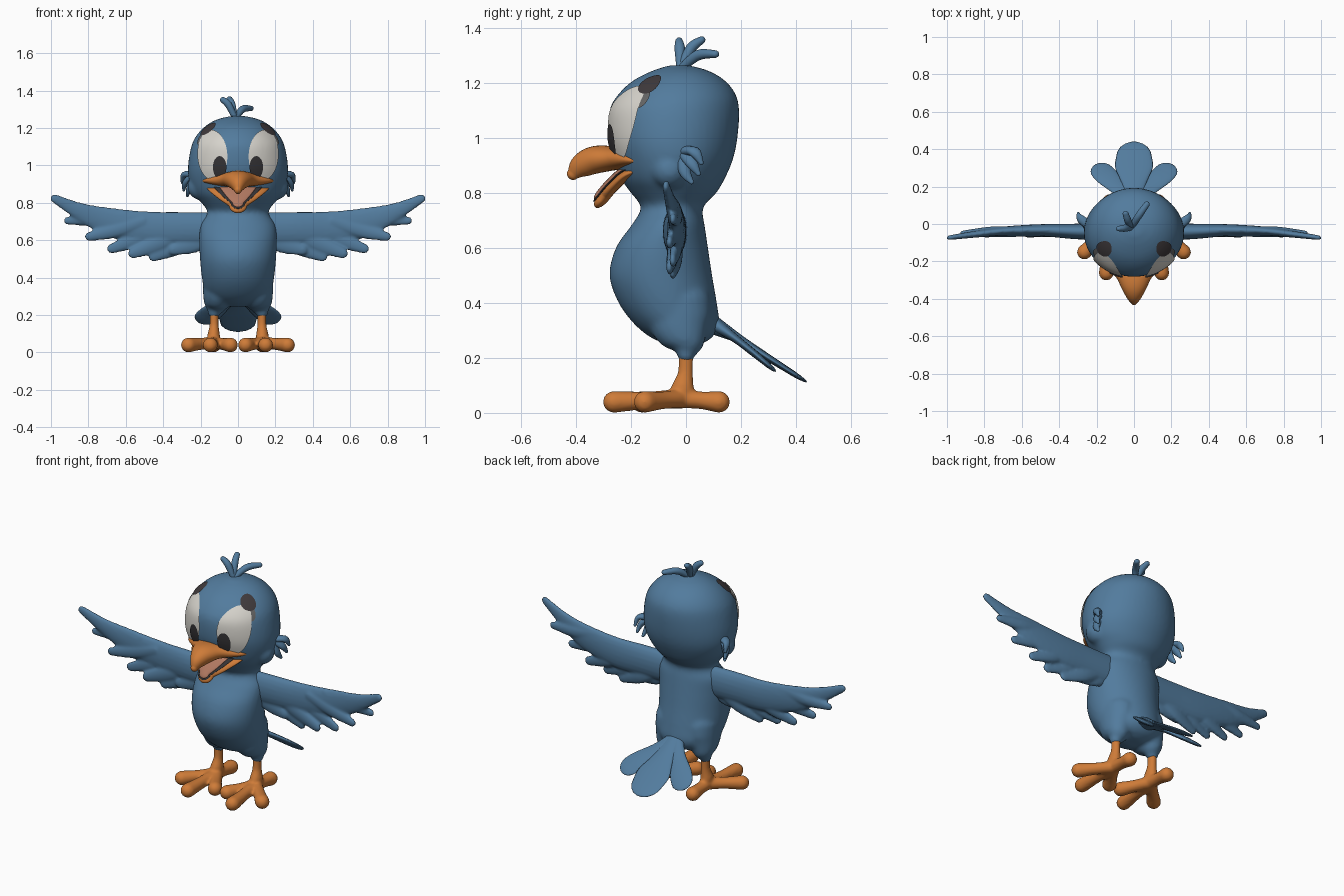
import bpy, bmesh
from math import sin, cos, pi, radians, sqrt
from mathutils import Vector

if "Cube" in bpy.data.objects:
    bpy.data.objects.remove(bpy.data.objects["Cube"])


def material(name, r, g, b):
    m = bpy.data.materials.new(name)
    m.use_nodes = True
    m.diffuse_color = (r, g, b, 1)
    bsdf = m.node_tree.nodes["Principled BSDF"]
    bsdf.inputs["Base Color"].default_value = (r, g, b, 1)
    bsdf.inputs["Roughness"].default_value = 0.8
    return m


BLUE = material("feather blue", 0.085, 0.2, 0.34)
ORANGE = material("beak orange", 0.62, 0.2, 0.04)
WHITE = material("eye white", 0.68, 0.66, 0.61)
DARK = material("pupil dark", 0.035, 0.033, 0.036)
BROW = material("brow brown", 0.05, 0.042, 0.045)
GREY = material("eyelid grey", 0.13, 0.13, 0.13)
TONGUE = material("tongue pink", 0.44, 0.19, 0.12)


def spline(pts, steps):
    """Smooth curve through tuples of any length."""
    out = []
    for i in range(len(pts) - 1):
        p0, p1, p2 = pts[max(i - 1, 0)], pts[i], pts[i + 1]
        p3 = pts[min(i + 2, len(pts) - 1)]
        for s in range(steps):
            t = s / steps
            out.append(tuple(
                b + t / 2 * (c - a + t * (2 * a - 5 * b + 4 * c - d + t * (3 * (b - c) + d - a)))
                for a, b, c, d in zip(p0, p1, p2, p3)))
    return out + [tuple(pts[-1])]


def skin(bm, rings):
    """Join closed rings of points into a capped surface."""
    vs = [[bm.verts.new(p) for p in ring] for ring in rings]
    n = len(vs[0])
    for a, b in zip(vs, vs[1:]):
        for i in range(n):
            bm.faces.new((a[i], a[(i + 1) % n], b[(i + 1) % n], b[i]))
    bm.faces.new(vs[0][::-1])
    bm.faces.new(vs[-1])


def tube(bm, pts, wide=(1, 0, 0), sx=1, n=20):
    """Elliptical tube with round ends; points are x, y, z, half width, half thickness."""
    wide = Vector(wide)
    path = spline([(p[0] * sx,) + tuple(p[1:]) for p in pts], 5)
    pos = [Vector(p[:3]) for p in path]
    rings = []

    def ring(c, t, a, b):
        side = (wide - t * t.dot(wide)).normalized()
        up = t.cross(side)
        rings.append([c + side * a * cos(2 * pi * k / n) + up * b * sin(2 * pi * k / n)
                      for k in range(n)])

    last = len(path) - 1
    for i, p in enumerate(path):
        t = (pos[min(i + 1, last)] - pos[max(i - 1, 0)]).normalized()
        a, b = p[3], p[4]
        if i == 0:
            for q in (80, 55, 28):
                q = radians(q)
                ring(pos[i] - t * b * sin(q), t, a * cos(q), b * cos(q))
        ring(pos[i], t, a, b)
        if i == last:
            for q in (20, 40, 60, 80):
                q = radians(q)
                ring(pos[i] + t * a * sin(q), t, a * cos(q), b * cos(q))
    skin(bm, rings)


def finish(bm, name, mat, voxel=0):
    bmesh.ops.recalc_face_normals(bm, faces=bm.faces[:])
    for f in bm.faces:
        f.smooth = True
    me = bpy.data.meshes.new(name)
    bm.to_mesh(me)
    bm.free()
    me.materials.append(mat)
    ob = bpy.data.objects.new(name, me)
    bpy.context.scene.collection.objects.link(ob)
    if voxel:  # fuse overlapping pieces into one soft skin
        r = ob.modifiers.new("fuse", "REMESH")
        r.mode, r.voxel_size, r.use_smooth_shade = "VOXEL", voxel, True
        s = ob.modifiers.new("soften", "SMOOTH")
        s.factor, s.iterations = 0.5, 4
    return ob


# Body and head profile: height, front y, back y, half width
PROFILE = spline([
    (.245, -.05, .04, .05), (.27, -.12, .09, .13), (.32, -.185, .12, .175),
    (.4, -.245, .112, .193), (.5, -.278, .095, .203), (.6, -.255, .08, .207),
    (.68, -.2, .068, .2), (.73, -.168, .06, .17), (.76, -.168, .07, .165),
    (.8, -.2, .11, .195), (.85, -.235, .14, .235), (.92, -.26, .17, .262),
    (1.0, -.28, .187, .267), (1.1, -.278, .193, .25), (1.16, -.245, .18, .222),
    (1.21, -.19, .14, .175), (1.245, -.12, .08, .115), (1.264, -.06, .01, .04)], 5)


def face_point(x, z, lift):
    """Point on the front of the head at x, z."""
    for a, b in zip(PROFILE, PROFILE[1:]):
        if a[0] <= z <= b[0]:
            t = (z - a[0]) / (b[0] - a[0])
            f, k, w = (a[j] + t * (b[j] - a[j]) for j in (1, 2, 3))
            break
    ry, w = (k - f) / 2 + lift, w + lift
    return Vector((x, (f + k) / 2 - ry * sqrt(max(0.01, 1 - (x / w) ** 2)), z))


def face_patch(name, mat, sx, cx, cz, rx, rz, tilt, lift):
    """Thin oval that hugs the head."""
    bm = bmesh.new()
    c, s = cos(radians(tilt)), sin(radians(tilt))
    rows = []
    for r in range(1, 9):
        row = []
        for k in range(36):
            u, v = rx * r / 8 * cos(k * pi / 18), rz * r / 8 * sin(k * pi / 18)
            p = face_point(cx + u * c - v * s, cz + u * s + v * c, lift)
            row.append(bm.verts.new((p.x * sx, p.y, p.z)))
        rows.append(row)
    bm.faces.new(rows[0])
    for a, b in zip(rows, rows[1:]):
        for k in range(36):
            bm.faces.new((a[k], b[k], b[(k + 1) % 36], a[(k + 1) % 36]))
    ob = finish(bm, name, mat)
    if ob.data.polygons[0].normal.y > 0:
        ob.data.flip_normals()


# Body, head, thighs and cheeks in one skin
bm = bmesh.new()
skin(bm, [[(w * cos(k * pi / 24), (f + b) / 2 + (b - f) / 2 * sin(k * pi / 24), z)
           for k in range(48)] for z, f, b, w in PROFILE])
for sx in (1, -1):
    tube(bm, [(.09, -.03, .4, .1, .12), (.105, -.02, .32, .085, .11),
              (.12, 0, .25, .062, .07), (.128, 0, .215, .034, .034)], sx=sx)
    tube(bm, [(.15, -.07, .87, .06, .06), (.2, -.06, .885, .07, .07)], (0, 0, 1), sx)
finish(bm, "body", BLUE, .012)

# Tail feathers
bm = bmesh.new()
tube(bm, [(0, .07, .335, .05, .04), (0, .2, .265, .06, .016),
          (0, .3, .2, .1, .013), (0, .36, .162, .095, .011)])
for sx in (1, -1):
    tube(bm, [(.02, .1, .325, .03, .025), (.07, .18, .27, .045, .015),
              (.14, .25, .215, .062, .013), (.17, .28, .19, .062, .011)], sx=sx)
finish(bm, "tail", BLUE)

# Crest on top of the head
bm = bmesh.new()
for x, y, z in ((-.08, -.025, 1.35), (-.045, .055, 1.355), (.068, .105, 1.305)):
    tube(bm, [(-.015, -.02, 1.25, .014, .014),
              (x * .5 - .01, y * .5 - .01, z * .5 + .648, .019, .019), (x, y, z, .016, .014)])
finish(bm, "crest", BLUE)

# Feathers as start x, start z, tip x, tip z, half width
FEATHERS = [(.6, .735, .91, .705, .03), (.5, .70, .795, .62, .033),
            (.4, .67, .675, .555, .036), (.3, .645, .56, .53, .038),
            (.2, .635, .45, .515, .04), (.14, .62, .34, .55, .04)]
TOES = [(.265, -.15), (.148, -.262), (.04, -.16), (.13, .12)]

for side, sx in (("left", 1), ("right", -1)):
    # Wing: arm plus a fan of feathers
    bm = bmesh.new()
    tube(bm, [(.12, -.04, .66, .09, .045), (.3, -.04, .66, .092, .042),
              (.5, -.033, .665, .09, .032), (.7, -.038, .703, .074, .024),
              (.85, -.055, .757, .046, .018), (.98, -.072, .823, .024, .013)], (0, 0, 1), sx)
    for i, (x0, z0, x1, z1, w) in enumerate(FEATHERS):
        y = -.035 - .012 * (i % 2)
        tube(bm, [(x0, y, z0, w, .02), ((x0 + x1) / 2, y, (z0 + z1) / 2 - .006, w * 1.2, .022),
                  (x1, y - .012, z1, w * .75, .013)], (0, 0, 1), sx)
    finish(bm, side + "_wing", BLUE, .008)

    # Cheek tuft
    bm = bmesh.new()
    for x, y, z in ((.298, .055, .91), (.29, .045, .87), (.27, .02, .84)):
        tube(bm, [(.235, -.01, .95, .025, .02), (x - .01, y - .025, z + .04, .022, .016),
                  (x, y, z, .009, .008)], (0, 1, 0), sx)
    finish(bm, side + "_cheek_tuft", BLUE)

    # Leg and foot
    bm = bmesh.new()
    tube(bm, [(.128, 0, .25, .025, .028), (.128, -.002, .15, .024, .027),
              (.13, -.012, .09, .034, .042), (.13, -.015, .055, .03, .045)], sx=sx)
    for x, y in TOES:
        mx, my = (x + .13) / 2, (y - .015) / 2
        tube(bm, [(.13, -.015, .052, .036, .036), (mx, my, .046, .032, .033),
                  (x, y, .04, .04, .04)], (0, 0, 1), sx)
    finish(bm, side + "_leg_and_foot", ORANGE, .008)

    # Eye and brow
    face_patch(side + "_eyelid", GREY, sx, .182, 1.15, .05, .022, -50, .005)
    face_patch(side + "_eye", WHITE, sx, .137, 1.055, .08, .135, -3, .007)
    face_patch(side + "_pupil", DARK, sx, .098, .99, .036, .06, 0, .012)
    face_patch(side + "_brow", BROW, sx, .16, 1.195, .05, .017, -38, .008)

# Upper beak
bm = bmesh.new()
tube(bm, [(0, -.16, .915, .2, .024), (0, -.22, .92, .175, .034), (0, -.28, .925, .1, .046),
          (0, -.34, .918, .068, .05), (0, -.385, .895, .042, .042), (0, -.412, .868, .02, .022)], n=32)
finish(bm, "upper_beak", ORANGE)

# Lower beak, mouth lining and tongue share one path
JAW = [(-.15, .89, .175), (-.22, .865, .155), (-.27, .82, .1), (-.3, .785, .048)]
for name, mat, lift, scale, thick in (("lower_beak", ORANGE, 0, 1, .022),
                                      ("mouth_lining", DARK, .018, .8, .006),
                                      ("tongue", TONGUE, .022, .62, .01)):
    bm = bmesh.new()
    tube(bm, [(0, y - lift * .7, z + lift * .7, w * scale, thick) for y, z, w in JAW], n=32)
    finish(bm, name, mat)
